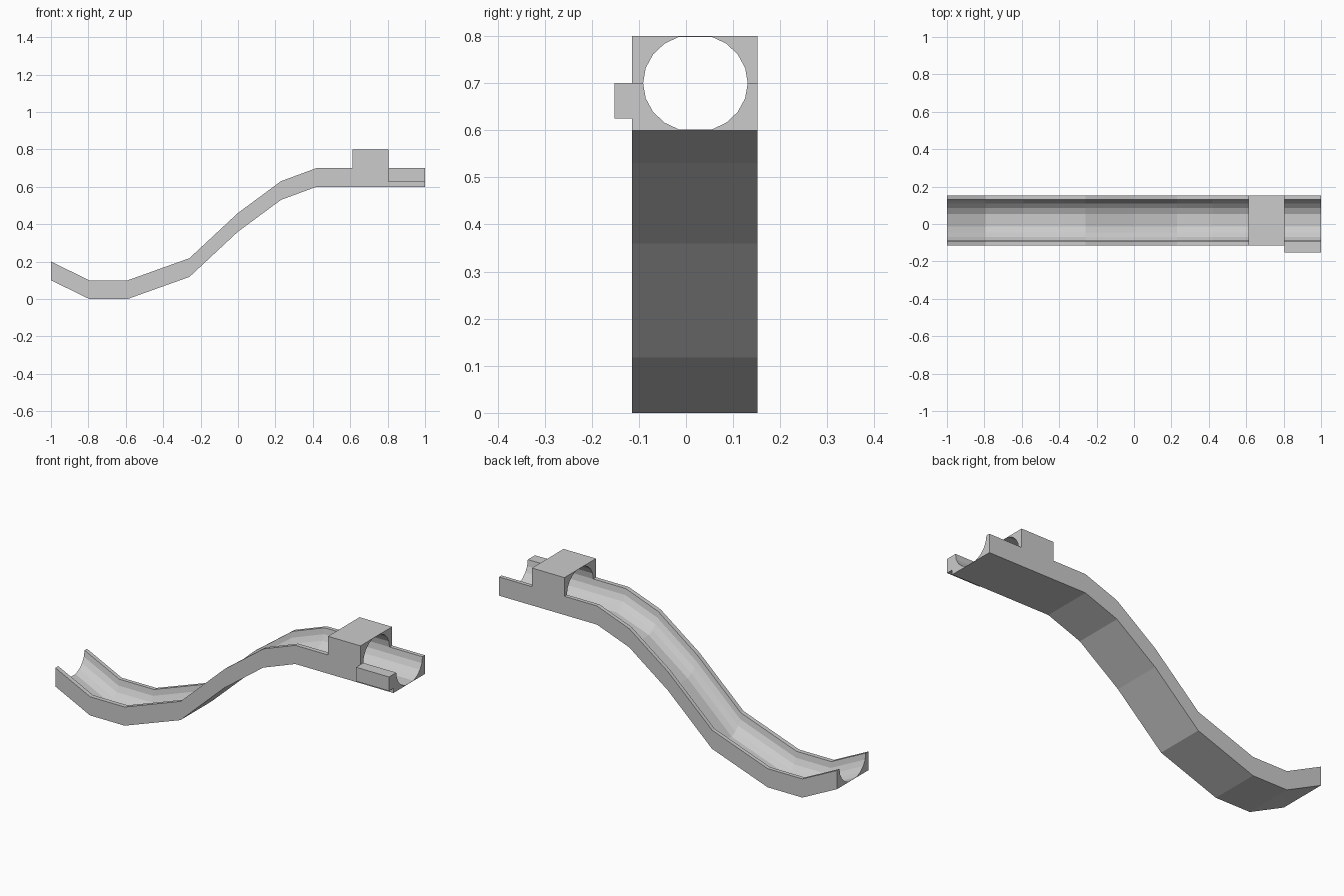
import bpy, bmesh, math

if "Cube" in bpy.data.objects:
    bpy.data.objects.remove(bpy.data.objects["Cube"])

Y0, Y1 = -0.115, 0.152       # outer walls
YC, RY, RZ = 0.02, 0.111, 0.104   # round channel


def finish(name, bm):
    bmesh.ops.recalc_face_normals(bm, faces=bm.faces)
    mesh = bpy.data.meshes.new(name)
    bm.to_mesh(mesh)
    bm.free()
    obj = bpy.data.objects.new(name, mesh)
    bpy.context.collection.objects.link(obj)
    return obj


def sweep(name, profile, path):
    """Upright (y, z) profile carried along (x, z) path points."""
    bm = bmesh.new()
    rings = [[bm.verts.new((px, y, pz + z)) for y, z in profile] for px, pz in path]
    n = len(profile)
    for a, b in zip(rings, rings[1:]):
        for i in range(n):
            j = (i + 1) % n
            bm.faces.new((a[i], a[j], b[j], b[i]))
    bm.faces.new(rings[0])
    bm.faces.new(rings[-1])
    return finish(name, bm)


# Half-round channel profile, flattened where it meets the thin floor
arc = []
for k in (0, 1, 2, 3, 4, 6, 7, 8, 9, 10):
    a = math.pi + k * math.pi / 10
    arc.append((YC + RY * math.cos(a), max(0.0015, 0.1 + RZ * math.sin(a))))
trough = [(Y0, 0.0), (Y0, 0.1)] + arc + [(Y1, 0.1), (Y1, 0.0)]
arch = [(y, 0.2 - z) for y, z in trough]

# Sloping trough
sweep("slide_trough", trough,
      [(-1, 0.10), (-0.795, 0), (-0.59, 0), (-0.26, 0.118), (0, 0.36),
       (0.23, 0.53), (0.42, 0.6), (1, 0.6)])

# Covered tunnel section
sweep("tunnel_cover", arch, [(0.613, 0.6), (0.805, 0.6)])

# Side ledge at the top end
sweep("side_ledge", [(-0.152, 0.025), (-0.152, 0.1), (Y0, 0.1), (Y0, 0.025)],
      [(0.805, 0.6), (1, 0.6)])
